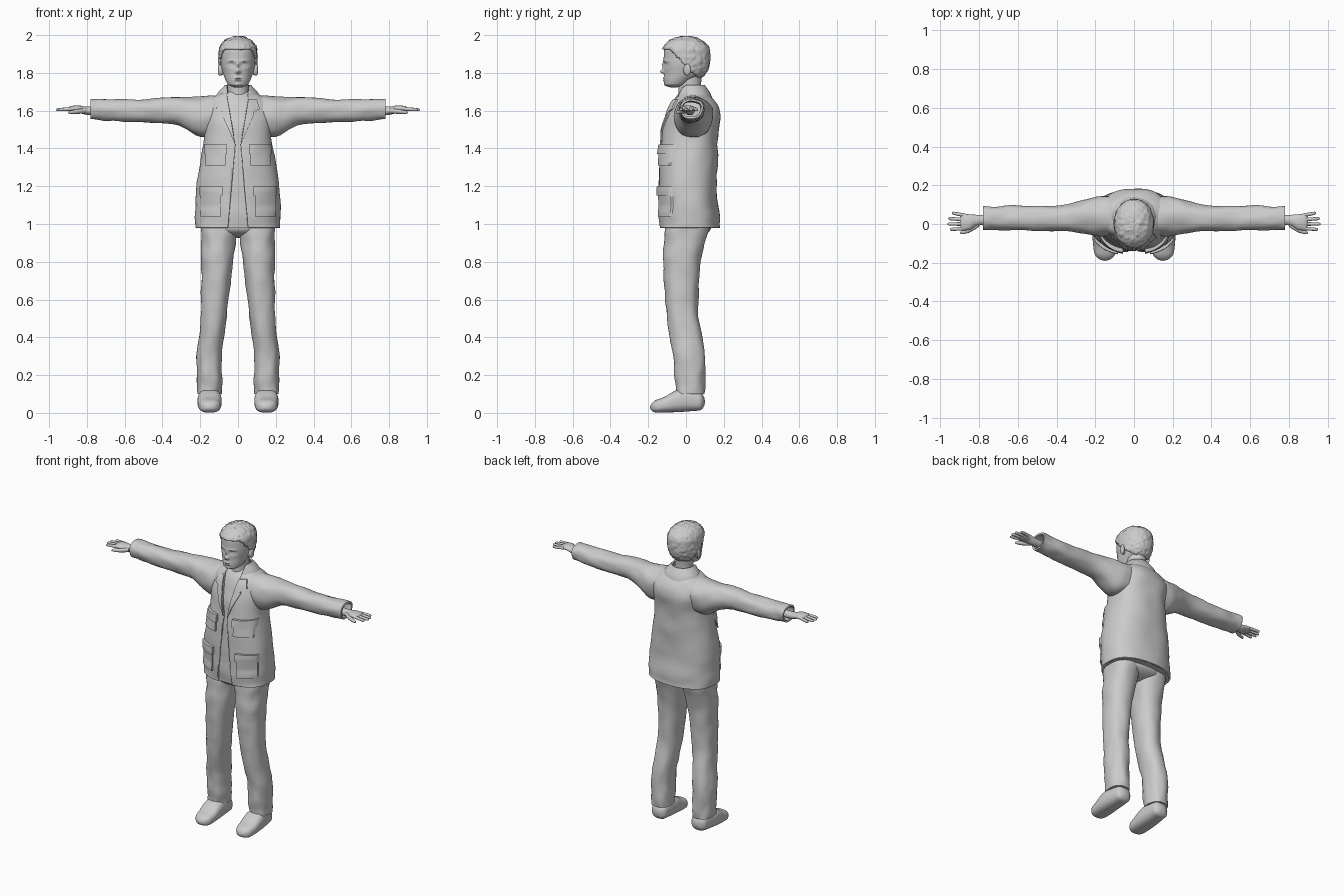
import bpy, bmesh, math
from mathutils import Vector, noise
from mathutils.bvhtree import BVHTree

if "Cube" in bpy.data.objects:
    bpy.data.objects.remove(bpy.data.objects["Cube"])

grey = bpy.data.materials.new("plain_grey")
grey.use_nodes = True
tone = (.6, .6, .6, 1)
grey.diffuse_color = tone
grey.node_tree.nodes["Principled BSDF"].inputs["Base Color"].default_value = tone


def finish(name, bm, mirror=False, thick=0, angle=50):
    bmesh.ops.recalc_face_normals(bm, faces=bm.faces)
    mesh = bpy.data.meshes.new(name)
    bm.to_mesh(mesh)
    bm.free()
    mesh.materials.append(grey)
    part = bpy.data.objects.new(name, mesh)
    bpy.context.collection.objects.link(part)
    bpy.ops.object.select_all(action="DESELECT")
    part.select_set(True)
    bpy.context.view_layer.objects.active = part
    bpy.ops.object.shade_smooth_by_angle(angle=math.radians(angle))
    if thick:
        solid = part.modifiers.new("thickness", "SOLIDIFY")
        solid.thickness = thick
        solid.offset = -1
    if mirror:
        part.modifiers.new("mirror", "MIRROR")


def spline(keys, position):
    # smooth curve through the keys
    last = len(keys) - 1
    start = min(int(position), last - 1)
    f = position - start
    before, here, after, beyond = (Vector(keys[max(0, min(last, start + k))]) for k in (-1, 0, 1, 2))
    enter = (after - before) / 2
    leave = (beyond - here) / 2
    gap = after - here
    return here + f * (enter + f * (3 * gap - 2 * enter - leave + f * (enter + leave - 2 * gap)))


def end_rounding(distance, reach):
    if not reach or distance >= reach:
        return 1
    return max(.02, math.sqrt(max(0, 1 - (1 - distance / reach) ** 2)))


def signed_power(value, power):
    return math.copysign(abs(value) ** (2 / power), value)


def loft(axis, keys, rings=36, sides=40, power=2, caps=True, wrinkle=0, rounded=(0, 0)):
    # each key: position along the axis, two centre coordinates, two radii
    bm = bmesh.new()
    loops = []
    for k in range(rings + 1):
        position = (1 - math.cos(math.pi * k / rings)) / 2 * (len(keys) - 1)
        t, u, v, wide, deep = spline(keys, position)
        taper = end_rounding(t - keys[0][0], rounded[0]) * end_rounding(keys[-1][0] - t, rounded[1])
        loop = []
        for j in range(sides):
            turn = 2 * math.pi * j / sides
            c = signed_power(math.cos(turn), power)
            s = signed_power(math.sin(turn), power)
            fold = wrinkle * noise.noise(Vector((c * 1.5, s * 1.5, t * 14)))
            a = u + c * taper * (wide + fold)
            b = v + s * taper * (deep + fold)
            spot = {"x": (t, a, b), "y": (a, t, b), "z": (a, b, t)}[axis]
            loop.append(bm.verts.new(spot))
        loops.append(loop)
    for low, high in zip(loops, loops[1:]):
        for j in range(sides):
            bm.faces.new((low[j - 1], low[j], high[j], high[j - 1]))
    if caps:
        bm.faces.new(loops[0])
        bm.faces.new(loops[-1])
    return bm


def cut_open(bm, half_width, height, slopes):
    # slice along mirrored slanted lines, then drop the front between them
    for slope in slopes:
        for side in (1, -1):
            bmesh.ops.bisect_plane(bm, geom=bm.verts[:] + bm.edges[:] + bm.faces[:],
                                   plane_co=(side * half_width, 0, height), plane_no=(side, 0, -slope))
    gone = []
    for face in bm.faces:
        mid = face.calc_center_median()
        edge = half_width + max(slope * (mid.z - height) for slope in slopes)
        if mid.y < 0 and abs(mid.x) < edge:
            gone.append(face)
    bmesh.ops.delete(bm, geom=gone, context="FACES")


# jacket body, open at the front over a shirt
torso = [(.98, 0, .02, .225, .16), (1.2, 0, .01, .22, .155), (1.45, 0, .02, .18, .15),
         (1.58, 0, .04, .185, .14), (1.65, 0, .04, .165, .11), (1.7, 0, .03, .08, .07)]
jacket = loft("z", torso, sides=72, power=2.3, caps=False, wrinkle=.008)
body = BVHTree.FromBMesh(jacket)
cut_open(jacket, .014, 1.42, (.17, -.09))
finish("jacket_body", jacket, thick=.012)
lining = .01
shirt = [(z, x, y, wide - lining, deep - lining) for z, x, y, wide, deep in torso]
finish("shirt", loft("z", shirt, sides=64, power=2.3, wrinkle=.008))


def patch(name, corners, lift, cells=12):
    # thin cloth piece laid over the jacket, from four x-z corners
    bm = bmesh.new()
    a, b, c, d = (Vector(corner) for corner in corners)
    sunk = .004
    grid = []
    for i in range(cells + 1):
        row = []
        for j in range(cells + 1):
            spot = a.lerp(b, i / cells).lerp(d.lerp(c, i / cells), j / cells)
            hit = body.ray_cast(Vector((spot.x, -1, spot.y)), Vector((0, 1, 0)))[0]
            row.append(bm.verts.new((spot.x, hit.y + sunk, spot.y)))
        grid.append(row)
    for low, high in zip(grid, grid[1:]):
        for j in range(cells):
            bm.faces.new((low[j], high[j], high[j + 1], low[j + 1]))
    raised = bmesh.ops.extrude_face_region(bm, geom=bm.faces[:])
    for item in raised["geom"]:
        if isinstance(item, bmesh.types.BMVert):
            item.co.y -= lift + sunk
    finish(name, bm, mirror=True, angle=40)


def rectangle(left, right, bottom, top):
    return (left, bottom), (right, bottom), (right, top), (left, top)


# pockets with overhanging flaps
for label, left, right, bottom, top in (("chest", .065, .175, 1.31, 1.4), ("hip", .09, .2, 1.04, 1.18)):
    patch(label + "_pockets", rectangle(left, right, bottom, top), .011)
    patch(label + "_pocket_flaps", rectangle(left - .008, right + .004, top - .03, top + .02), .018)

# notched lapels
patch("lapels", ((.015, 1.42), (.085, 1.58), (.075, 1.62), (.04, 1.57)), .008)
patch("upper_lapels", ((.04, 1.57), (.115, 1.61), (.1, 1.66), (.055, 1.66)), .009)

# collar
collar = loft("z", [(1.645, 0, .04, .13, .105), (1.69, 0, .04, .11, .09), (1.735, 0, .03, .07, .07)],
              rings=16, sides=64, caps=False)
cut_open(collar, .05, 1.645, (.15,))
finish("collar", collar, thick=.012)

# sleeves
sleeve = [(.06, .04, 1.58, .1, .1), (.2, .04, 1.57, .1, .105), (.35, .03, 1.6, .07, .07),
          (.6, .03, 1.6, .064, .058), (.78, .03, 1.61, .06, .055)]
finish("sleeves", loft("x", sleeve, power=2.2, caps=False, wrinkle=.007), mirror=True, thick=.012)

# hands
palm = [(.7, .02, 1.6, .025, .024), (.8, .02, 1.6, .027, .022), (.85, .01, 1.61, .04, .018), (.9, .01, 1.61, .043, .012)]
finish("palms", loft("x", palm, sides=28, rounded=(0, .02)), mirror=True)
for i, label in enumerate(("index", "middle", "ring", "little")):
    y = .022 * (i - 1)
    tip = .965 - .008 * (i - 1.3) ** 2
    finger = [(.87, y, 1.61, .01, .01), (tip, y * 1.3, 1.605, .008, .008)]
    finish(label + "_fingers", loft("x", finger, rings=16, sides=14, rounded=(0, .012)), mirror=True)
thumb = [(.8, 0, 1.6, .014, .014), (.85, -.03, 1.595, .014, .012), (.9, -.046, 1.59, .008, .008)]
finish("thumbs", loft("x", thumb, rings=16, sides=16, rounded=(0, .012)), mirror=True)

# trousers
hips = [(.925, 0, .01, .17, .11), (1, 0, .01, .2, .125), (1.12, 0, .01, .2, .13)]
finish("trouser_hips", loft("z", hips, power=2.2, rounded=(.05, 0)))
leg = [(.1, .15, .025, .065, .075), (.3, .15, .015, .067, .085), (.55, .125, -.02, .07, .085),
       (.8, .11, -.02, .085, .1), (1, .1, .01, .1, .12)]
finish("trouser_legs", loft("z", leg, power=2.2, wrinkle=.007), mirror=True)

# shoes
shoe = [(-.19, .15, .03, .045, .03), (-.12, .15, .042, .06, .04), (-.03, .15, .065, .063, .06), (.1, .145, .06, .05, .045)]
finish("shoes", loft("y", shoe, power=2.6, rounded=(.04, .03)), mirror=True)

# neck
finish("neck", loft("z", [(1.6, 0, .03, .07, .07), (1.72, 0, .02, .055, .06), (1.83, 0, .02, .06, .07)]))

# head, with each feature raised on the front: x, z, height, half width, half depth
skull = [(1.722, 0, -.065, .045, .045), (1.76, 0, -.04, .065, .075), (1.8, 0, -.01, .08, .105),
         (1.86, 0, 0, .092, .118), (1.985, 0, 0, .092, .115)]
features = {
    "nose_bridge": (0, 1.84, .009, .008, .02),
    "nose_tip": (0, 1.807, .022, .012, .011),
    "eye_socket": (.035, 1.842, -.011, .018, .011),
    "eyeball": (.036, 1.841, .007, .011, .006),
    "brow": (.035, 1.863, .005, .024, .006),
    "lips": (0, 1.767, .009, .02, .011),
    "mouth_line": (0, 1.767, -.008, .02, .003),
    "chin": (0, 1.736, .006, .016, .01),
}
head = loft("z", skull, rings=110, sides=128, power=2.1, rounded=(.02, .075))
for vert in head.verts:
    if vert.co.y < -.03:
        for x, z, height, wide, tall in features.values():
            reach = ((abs(vert.co.x) - x) / wide) ** 2 + ((vert.co.z - z) / tall) ** 2
            vert.co.y -= height * math.exp(-reach)
finish("head", head)

# ears
ear = [(.08, 0, 1.815, .014, .026), (.107, .01, 1.818, .02, .035)]
finish("ears", loft("x", ear, rings=14, sides=24, rounded=(0, .01)), mirror=True)

# short tousled hair, cut off below a slanting hairline
hair = loft("z", skull, rings=80, sides=96, power=2.1, rounded=(.02, .075))
bare = []
for face in hair.faces:
    mid = face.calc_center_median()
    if mid.z < max(1.77, min(1.92, 1.84 - mid.y)):
        bare.append(face)
bmesh.ops.delete(hair, geom=bare, context="FACES")
for vert in hair.verts:
    outward = (vert.co - Vector((0, 0, 1.87))).normalized()
    vert.co += outward * (.01 + .005 * noise.noise(vert.co * 55) + .003 * noise.noise(vert.co * 130))
finish("hair", hair, thick=.014, angle=35)
